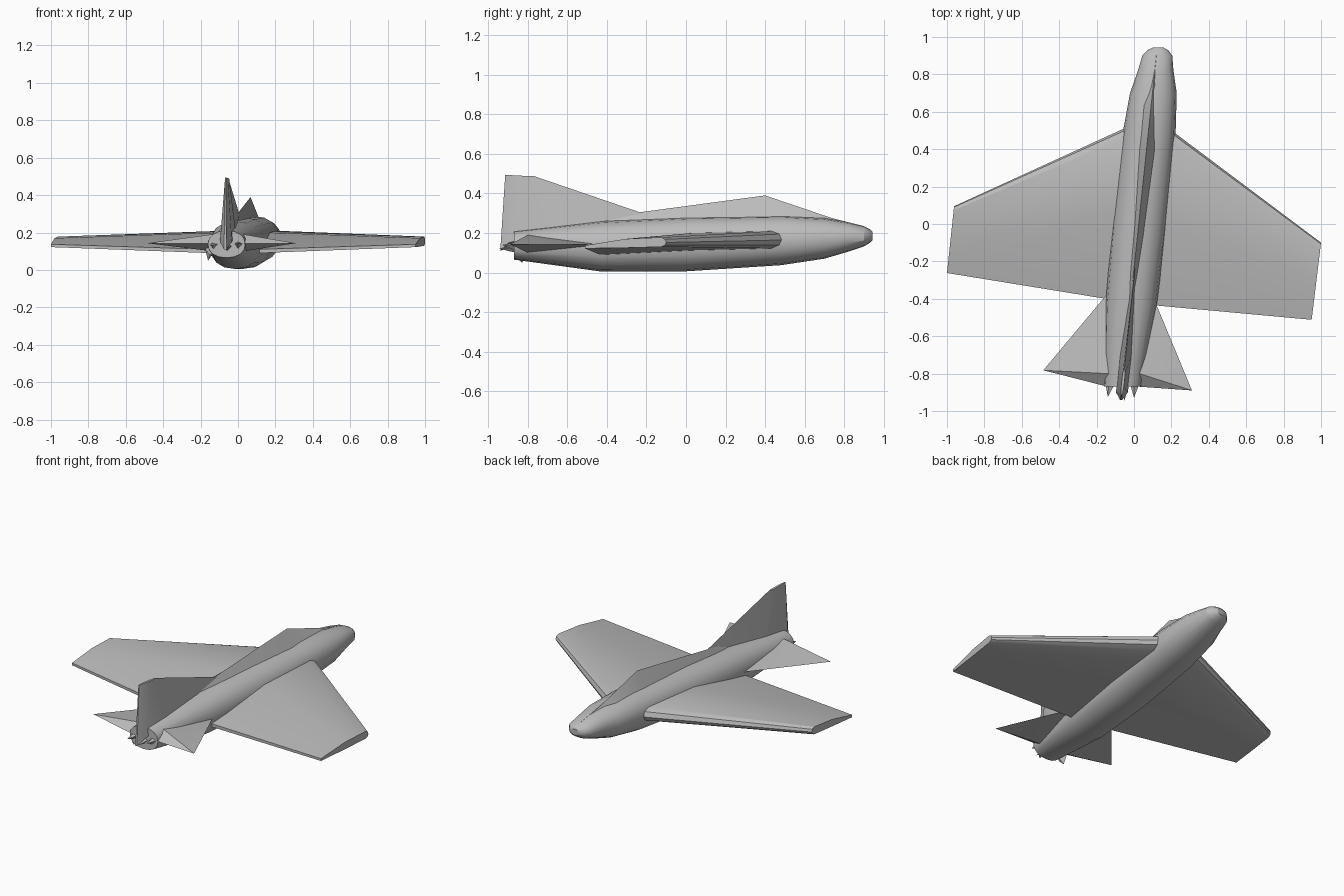
import bpy, bmesh, math

if "Cube" in bpy.data.objects:
    bpy.data.objects.remove(bpy.data.objects["Cube"], do_unlink=True)

grey = bpy.data.materials.new("plain grey")
grey.use_nodes = True
tone = (0.5, 0.5, 0.5, 1)
grey.diffuse_color = tone
grey.node_tree.nodes["Principled BSDF"].inputs["Base Color"].default_value = tone


def axis(y):
    """Sideways position of the slightly yawed centreline."""
    return 0.03 + 0.105 * y


def loft(name, rings):
    """Skin a row of matching closed rings and cap both ends."""
    bm = bmesh.new()
    rows = [[bm.verts.new(p) for p in ring] for ring in rings]
    n = len(rows[0])
    for a, b in zip(rows, rows[1:]):
        for i in range(n):
            j = (i + 1) % n
            bm.faces.new((a[i], a[j], b[j], b[i]))
    bm.faces.new(rows[0])
    bm.faces.new(rows[-1])
    bmesh.ops.remove_doubles(bm, verts=bm.verts, dist=0.0005)
    bmesh.ops.recalc_face_normals(bm, faces=bm.faces)
    mesh = bpy.data.meshes.new(name)
    bm.to_mesh(mesh)
    bm.free()
    obj = bpy.data.objects.new(name, mesh)
    bpy.context.collection.objects.link(obj)
    mesh.materials.append(grey)
    bpy.ops.object.select_all(action='DESELECT')
    obj.select_set(True)
    bpy.context.view_layer.objects.active = obj
    bpy.ops.object.shade_smooth_by_angle(angle=math.radians(28))
    return obj


def oval(y, half, low, high, sides=16):
    """Slightly boxy fuselage cross-section."""
    ring = []
    for i in range(sides):
        a = 2 * math.pi * i / sides
        c, s = math.cos(a), math.sin(a)
        ring.append((axis(y) + half * math.copysign(abs(c) ** 0.9, c), y,
                     (low + high) / 2 + (high - low) / 2 * math.copysign(abs(s) ** 0.9, s)))
    return ring


# Fuselage: y, half width, bottom, top
stations = [(-0.87, 0.1, 0.065, 0.21), (-0.43, 0.137, 0.005, 0.26), (0, 0.147, 0.006, 0.28),
            (0.48, 0.142, 0.037, 0.288), (0.7, 0.125, 0.07, 0.275), (0.82, 0.095, 0.105, 0.255),
            (0.9, 0.08, 0.132, 0.235), (0.93, 0.055, 0.15, 0.22), (0.945, 0.025, 0.165, 0.205)]
loft("fuselage", [oval(*s) for s in stations])

# Canopy ridge along the back: y, half width, base, crest
ridge = [(-0.6, 0.02, 0.2, 0.235), (-0.27, 0.04, 0.22, 0.3), (0.4, 0.055, 0.24, 0.39),
         (0.74, 0.06, 0.22, 0.275), (0.9, 0.04, 0.2, 0.235)]
loft("canopy_ridge", [[(axis(y) - w, y, base), (axis(y) + w, y, base),
                       (axis(y) - 0.005, y, crest)] for y, w, base, crest in ridge])

# Wings: blunt leading edge, tapering to a thin trailing edge
# Profile rows: chord fraction, root height, tip height
airfoil = [(0, 0.165, 0.152), (0.015, 0.195, 0.168), (0.06, 0.21, 0.178), (0.5, 0.2, 0.17),
           (1, 0.11, 0.137), (1, 0.09, 0.122), (0.5, 0.112, 0.125), (0.06, 0.122, 0.13),
           (0.015, 0.14, 0.14)]


def section(front, back, column):
    return [(front[0] + (back[0] - front[0]) * row[0],
             front[1] + (back[1] - front[1]) * row[0], row[column]) for row in airfoil]


wings = [("left_wing", (0.2, 0.5), (0.11, -0.435), (1, -0.1), (0.95, -0.512)),
         ("right_wing", (-0.05, 0.512), (-0.15, -0.4), (-0.962, 0.095), (-1, -0.262))]
for name, root_front, root_back, tip_front, tip_back in wings:
    inner_front = (axis(0.5), root_front[1])
    inner_back = (axis(-0.4), root_back[1])
    loft(name, [section(inner_front, inner_back, 1), section(root_front, root_back, 1),
                section(tip_front, tip_back, 2)])

# Tailplanes: pointed wedges with a diamond root
tails = [("left_tailplane", 0.115, 0.03, -0.42, (0.31, -0.89, 0.143)),
         ("right_tailplane", -0.14, -0.14, -0.37, (-0.485, -0.782, 0.143))]
for name, front_x, back_x, front_y, tip in tails:
    root = [(front_x, front_y, 0.14), (back_x, -0.8, 0.19),
            (back_x, -0.87, 0.14), (back_x, -0.8, 0.1)]
    inner = [(axis(y), y, z) for x, y, z in root]
    loft(name, [inner, root, [tip] * 4])

# Vertical fin: y, height, half thickness for front, middle and back edges
fin_base = [(-0.22, 0.0, 0.3), (-0.7, 0.032, 0.2), (-0.9, 0.032, 0.15), (-0.94, 0.006, 0.11)]
fin_top = [(-0.77, 0.0, 0.488), (-0.8, 0.007, 0.488), (-0.87, 0.007, 0.492), (-0.915, 0.003, 0.493)]


def fin_ring(points):
    right = [(axis(y) - w, y, z) for y, w, z in points]
    left = [(axis(y) + w, y, z) for y, w, z in reversed(points[1:])]
    return right + left


loft("tail_fin", [fin_ring(fin_base), fin_ring(fin_top)])

# Small pointed prongs around the tail end
for name, x, z, tip in [("lower_prong", -0.15, 0.11, (-0.16, -0.83, 0.05)),
                        ("right_prong", -0.13, 0.14, (-0.14, -0.925, 0.13)),
                        ("left_prong", 0.0, 0.14, (0.0, -0.93, 0.14)),
                        ("middle_prong", -0.06, 0.13, (-0.05, -0.945, 0.12))]:
    base = [(x - 0.025, -0.84, z), (x, -0.76, z + 0.03), (x + 0.03, -0.85, z), (x, -0.86, z - 0.03)]
    loft(name, [base, [tip] * 4])
